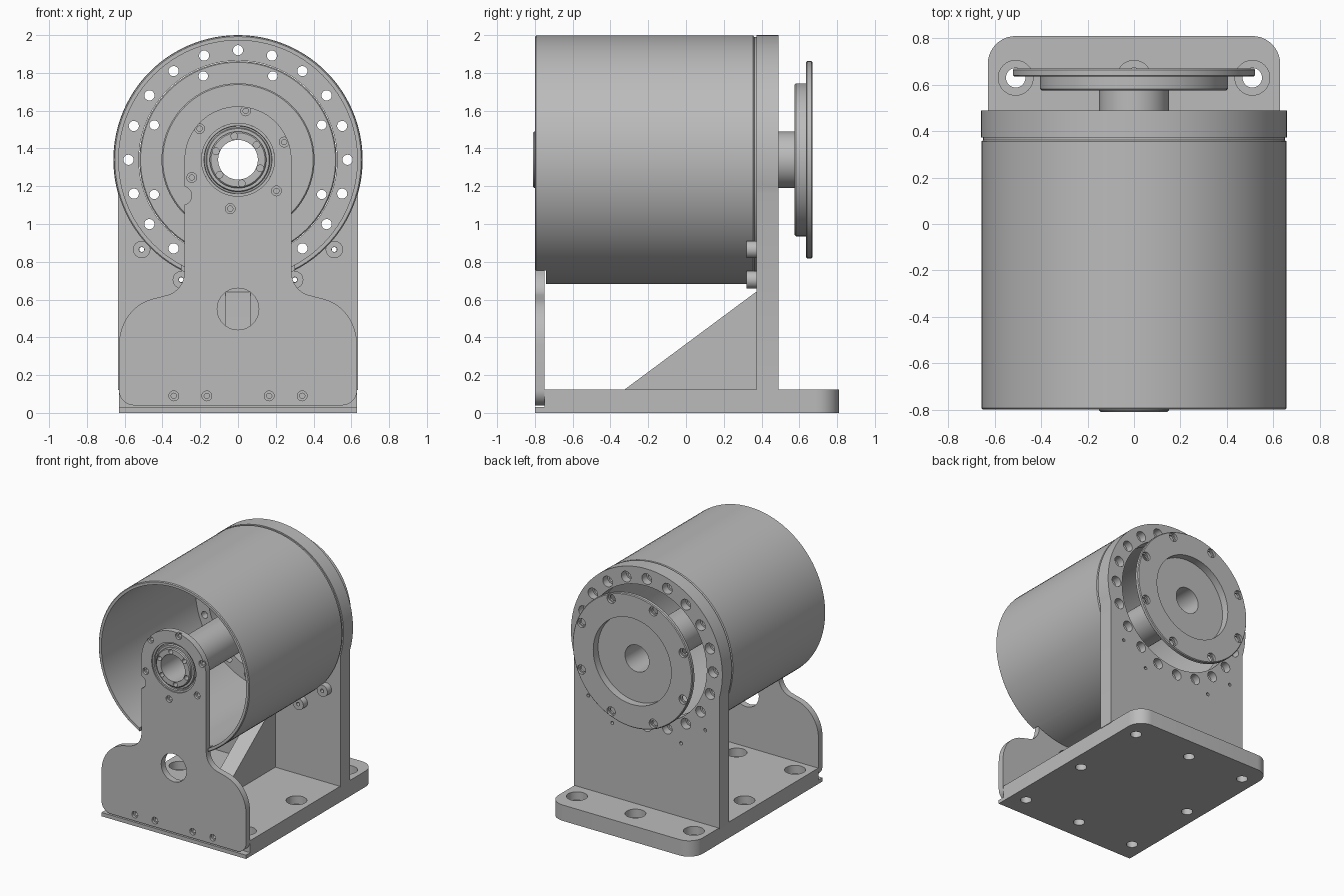
import bpy, bmesh
from math import sin, cos, radians

cube = bpy.data.objects.get("Cube")
if cube:
    bpy.data.objects.remove(cube, do_unlink=True)

grey = bpy.data.materials.new("machined grey")
grey.use_nodes = True
grey.diffuse_color = (0.5, 0.5, 0.5, 1)
grey.node_tree.nodes["Principled BSDF"].inputs["Base Color"].default_value = (0.5, 0.5, 0.5, 1)

AXIS_Z = 1.34          # height of the drum axis


def finish(bm, name):
    bmesh.ops.recalc_face_normals(bm, faces=bm.faces[:])
    mesh = bpy.data.meshes.new(name)
    bm.to_mesh(mesh)
    bm.free()
    mesh.materials.append(grey)
    ob = bpy.data.objects.new(name, mesh)
    bpy.context.scene.collection.objects.link(ob)
    return ob


def add_lathe(bm, profile, centre, axis="y", closed=False, seg=72):
    """Spin (radius, offset) pairs round an axis parallel to y or z."""
    a, b = centre
    rings = []
    for r, t in profile:
        ring = []
        for i in range(seg):
            u = a + r * cos(radians(360 * i / seg))
            v = b + r * sin(radians(360 * i / seg))
            ring.append(bm.verts.new((u, t, v) if axis == "y" else (u, v, t)))
        rings.append(ring)
    pairs = list(zip(rings, rings[1:]))
    if closed:
        pairs.append((rings[-1], rings[0]))
    else:
        bm.faces.new(rings[0])
        bm.faces.new(rings[-1])
    for p, q in pairs:
        for i in range(seg):
            j = (i + 1) % seg
            bm.faces.new((p[i], p[j], q[j], q[i]))


def lathe(name, profile, centre=(0, AXIS_Z), axis="y", closed=False, seg=72):
    bm = bmesh.new()
    add_lathe(bm, profile, centre, axis, closed, seg)
    return finish(bm, name)


def prism(name, outline, lo, hi, axis):
    """Extrude a 2D outline along the named axis."""
    place = {"x": lambda u, v, t: (t, u, v),
             "y": lambda u, v, t: (u, t, v),
             "z": lambda u, v, t: (u, v, t)}[axis]
    bm = bmesh.new()
    ends = [[bm.verts.new(place(u, v, t)) for u, v in outline] for t in (lo, hi)]
    for end in ends:
        bm.faces.new(end)
    for i in range(len(outline)):
        j = (i + 1) % len(outline)
        bm.faces.new((ends[0][i], ends[0][j], ends[1][j], ends[1][i]))
    return finish(bm, name)


def arc(cx, cy, r, start, end, n=10, ry=None):
    return [(cx + r * cos(radians(start + (end - start) * i / n)),
             cy + (ry or r) * sin(radians(start + (end - start) * i / n)))
            for i in range(n + 1)]


def mirrored(half):
    return half + [(-x, y) for x, y in reversed(half) if abs(x) > 1e-5]


def box(x, y, z):
    return prism("cutter", [(x[0], y[0]), (x[1], y[0]), (x[1], y[1]), (x[0], y[1])],
                 z[0], z[1], "z")


def cut(ob, cutter):
    cutter.hide_render = True
    mod = ob.modifiers.new("cut", "BOOLEAN")
    mod.operation, mod.solver, mod.object = "DIFFERENCE", "EXACT", cutter
    bpy.context.view_layer.objects.active = ob
    bpy.ops.object.modifier_apply(modifier=mod.name)
    bpy.data.objects.remove(cutter, do_unlink=True)


def holes(ob, centres, profile, axis="y", seg=20):
    bm = bmesh.new()
    for c in centres:
        add_lathe(bm, profile, c, axis, seg=seg)
    cut(ob, finish(bm, "cutter"))


def bolt_circle(r, count, start):
    return [(r * cos(radians(start + 360 * i / count)),
             AXIS_Z + r * sin(radians(start + 360 * i / count))) for i in range(count)]


lugs = [(s * x, z) for s in (-1, 1) for x, z in ((0.51, 0.865), (0.3, 0.705))]

# Base slab: rounded rear corners, front ledge, counterbored bolt holes
base = prism("base", mirrored([(0.63, -0.8)] + arc(0.51, 0.69, 0.12, 0, 90)), 0, 0.125, "z")
cut(base, box((-1, 1), (-1, -0.748), (0.03, 1)))
holes(base, [(x, y) for x in (-0.51, 0, 0.51) for y in (-0.63, 0, 0.63) if x or y],
      [(0.042, -0.1), (0.042, 0.06), (0.075, 0.06), (0.075, 0.2)], "z", 32)

# Rear bearing plate: arched top, wide opening, ring of counterbored holes
top = [p for p in arc(0, AXIS_Z, 0.66, -16, 90, 30)]
back_plate = prism("back_plate", mirrored([(0.634, 0.12)] + top), 0.372, 0.49, "y")
holes(back_plate, [(0, AXIS_Z)], [(0.525, 0.2), (0.525, 0.6)], seg=72)
holes(back_plate, bolt_circle(0.58, 20, 0),
      [(0.027, 0.2), (0.027, 0.43), (0.042, 0.43), (0.042, 0.6)])
holes(back_plate, lugs, [(0.013, 0.2), (0.013, 0.6)], seg=12)

# Central gusset between base and rear plate
gusset = prism("gusset", [(-0.33, 0.12), (0.38, 0.12), (0.38, 0.645), (0.37, 0.64)],
               -0.065, 0.065, "x")

# Drum shell, notched at the bottom of its open end
drum = lathe("drum", [(0.632, -0.8), (0.652, -0.8), (0.658, -0.794), (0.658, 0.355),
                      (0.65, 0.362), (0.65, 0.373), (0.632, 0.373)], closed=True, seg=96)
cut(drum, box((-0.3, 0.3), (-1, -0.742), (0.5, 0.95)))

# Fixing lugs along the drum's rear edge
for i, c in enumerate(lugs):
    lathe(f"drum_lug_{i + 1}", [(0.014, 0.32), (0.046, 0.32), (0.046, 0.373), (0.014, 0.373)],
          c, closed=True, seg=24)

# Front support plate: broad foot, curved shoulders, narrow neck, round head
half = (arc(0.55, 0.12, 0.08, -90, 0) + arc(0.4, 0.36, 0.23, 0, 76, 12, 0.25)
        + arc(0.41, 0.745, 0.127, 250, 180) + arc(0, AXIS_Z, 0.283, 0, 90, 20))
front_plate = prism("front_plate", mirrored(half), -0.8, -0.75, "y")
holes(front_plate, [(0, AXIS_Z)], [(0.193, -1), (0.193, -0.6)], seg=64)
holes(front_plate, [(0, 0.55)], [(0.11, -1), (0.11, -0.6)], seg=40)
holes(front_plate, [(-0.295, 1.15)], [(0.05, -1), (0.05, -0.6)])
holes(front_plate, bolt_circle(0.262, 6, 21) + [(x, 0.09) for x in (-0.34, -0.165, 0.165, 0.34)],
      [(0.026, -1), (0.026, -0.78), (0.014, -0.78), (0.014, -0.6)])

# Bearing seated in the front plate
lathe("bearing", [(0.15, -0.785), (0.165, -0.785), (0.17, -0.775), (0.178, -0.775),
                  (0.18, -0.79), (0.193, -0.79), (0.193, -0.752), (0.15, -0.752)], closed=True)

# Hollow shaft with stepped output flange
shaft = lathe("shaft_and_flange", [
    (0.105, -0.81), (0.143, -0.81), (0.15, -0.803), (0.15, 0.575), (0.398, 0.575),
    (0.405, 0.582), (0.405, 0.635), (0.516, 0.635), (0.522, 0.641), (0.522, 0.664),
    (0.516, 0.67), (0.34, 0.67), (0.34, 0.61), (0.105, 0.61)], closed=True, seg=96)
holes(shaft, bolt_circle(0.48, 8, 22.5),
      [(0.025, 0.5), (0.025, 0.65), (0.036, 0.65), (0.036, 0.8)])
holes(shaft, bolt_circle(0.126, 6, 39), [(0.018, -1), (0.018, -0.75)], seg=16)

# Smooth round walls, keep machined edges crisp
for ob in bpy.context.scene.objects:
    ob.select_set(ob.type == "MESH")
bpy.context.view_layer.objects.active = base
bpy.ops.object.shade_smooth_by_angle(angle=radians(30))
